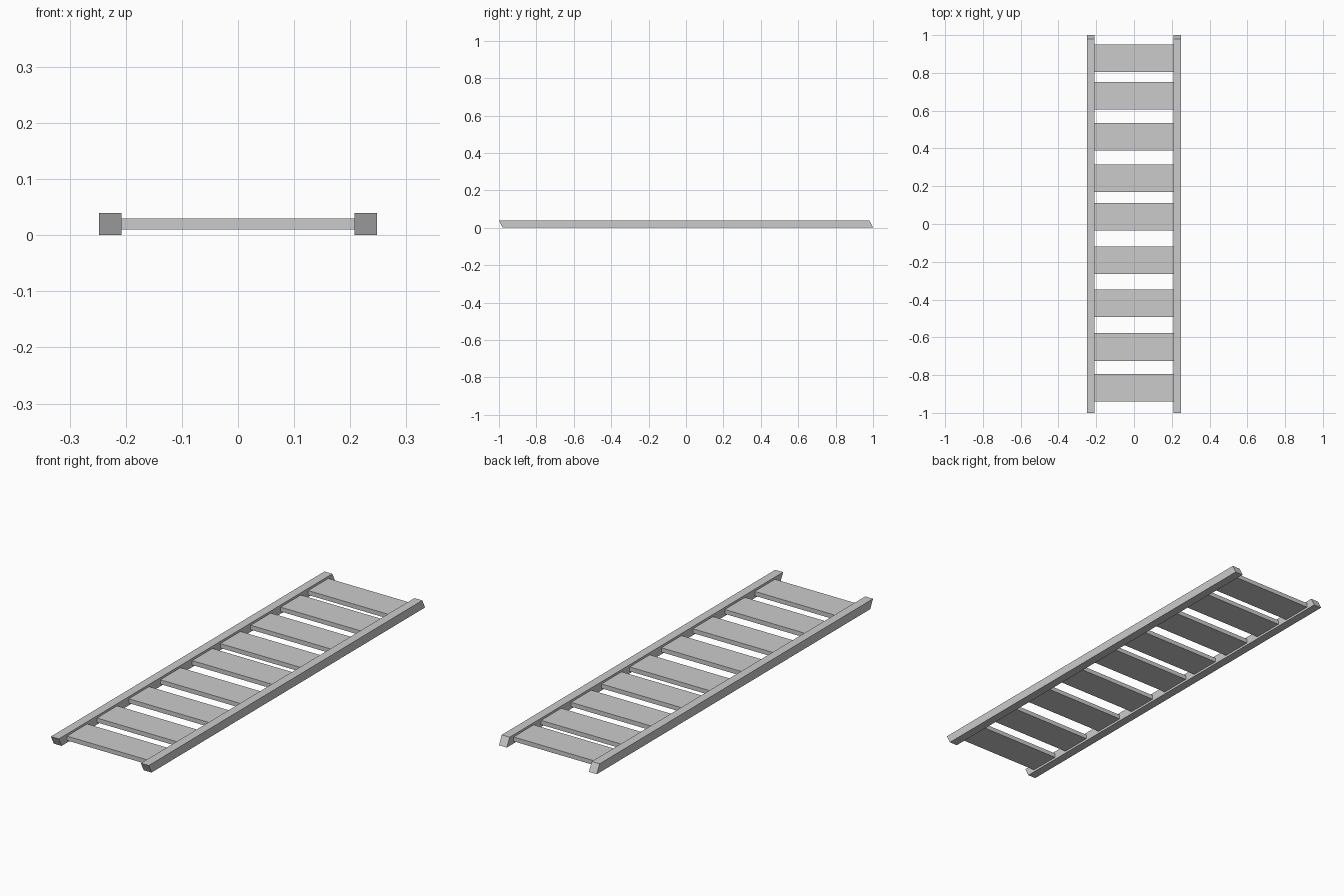
import bpy
import bmesh

cube = bpy.data.objects.get("Cube")
if cube:
    bpy.data.objects.remove(cube, do_unlink=True)

grey = bpy.data.materials.new("light_grey")
grey.use_nodes = True
colour = (0.6, 0.6, 0.6, 1)
grey.diffuse_color = colour
grey.node_tree.nodes["Principled BSDF"].inputs["Base Color"].default_value = colour


def prism(name, profile, x0, x1):
    """Extrude a (y, z) profile along x."""
    bm = bmesh.new()
    face = bm.faces.new([bm.verts.new((x0, y, z)) for y, z in profile])
    grown = bmesh.ops.extrude_face_region(bm, geom=[face])["geom"]
    verts = [v for v in grown if isinstance(v, bmesh.types.BMVert)]
    bmesh.ops.translate(bm, verts=verts, vec=(x1 - x0, 0, 0))
    bmesh.ops.recalc_face_normals(bm, faces=bm.faces)
    mesh = bpy.data.meshes.new(name)
    bm.to_mesh(mesh)
    bm.free()
    mesh.materials.append(grey)
    obj = bpy.data.objects.new(name, mesh)
    bpy.context.collection.objects.link(obj)
    return obj


INNER, OUTER, HEIGHT = 0.208, 0.248, 0.04

# Side rails with slanted ends
rail = [(-0.98, 0), (1, 0), (0.98, HEIGHT), (-1, HEIGHT)]
prism("left_rail", rail, INNER, OUTER)
prism("right_rail", rail, -OUTER, -INNER)

# Flat treads, unevenly spaced between the rails
half = 0.073
centres = (-0.868, -0.651, -0.42, -0.192, 0.038, 0.242, 0.462, 0.679, 0.878)
for i, y in enumerate(centres, 1):
    tread = [(y - half, 0.01), (y + half, 0.01), (y + half, 0.03), (y - half, 0.03)]
    prism(f"tread_{i}", tread, -INNER, INNER)
